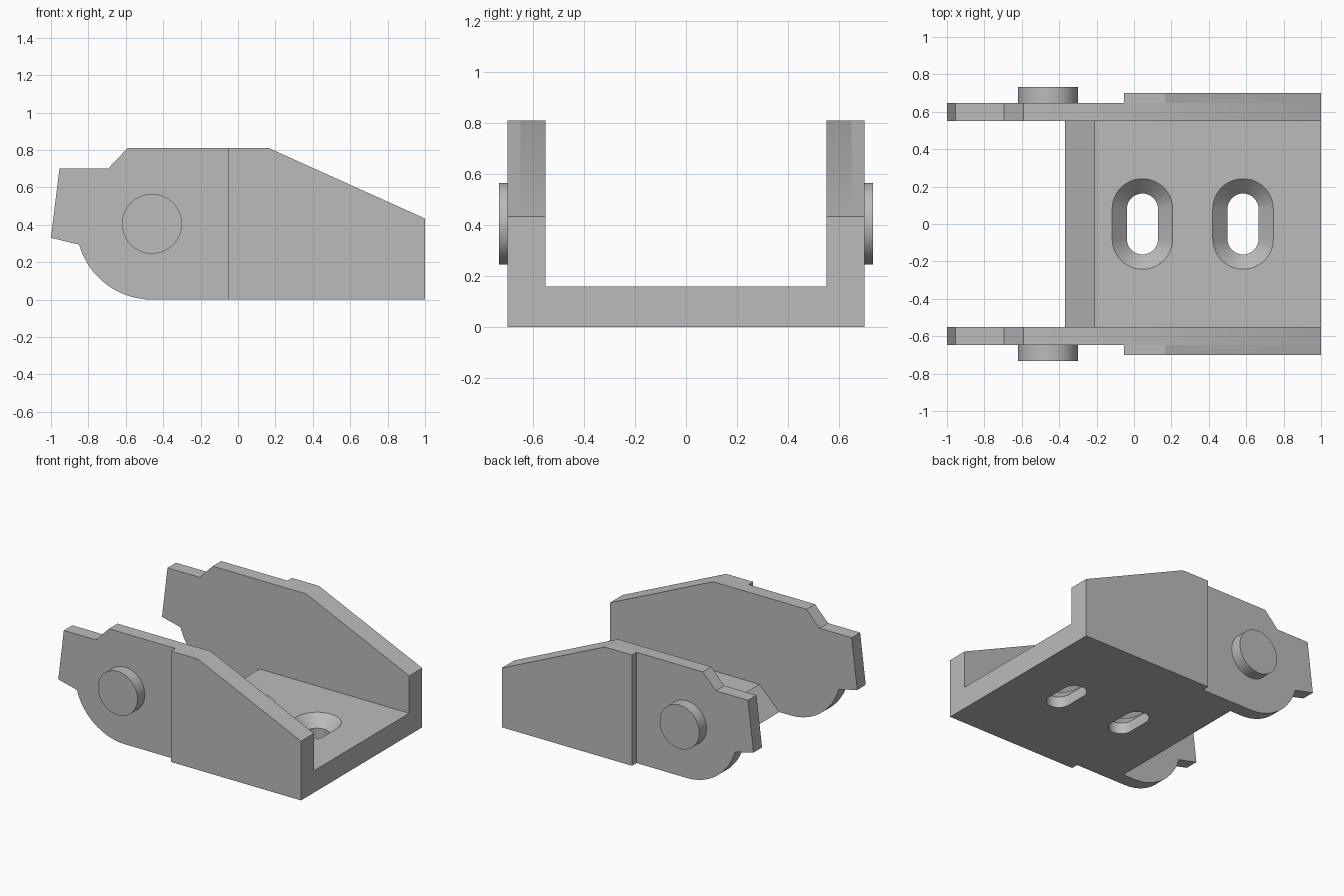
import bpy, bmesh, math

cube = bpy.data.objects.get("Cube")
if cube:
    bpy.data.objects.remove(cube, do_unlink=True)

grey = bpy.data.materials.new("plain grey")
grey.use_nodes = True
grey.diffuse_color = (0.5, 0.5, 0.5, 1)
grey.node_tree.nodes["Principled BSDF"].inputs["Base Color"].default_value = (0.5, 0.5, 0.5, 1)


def loft(name, rings, smooth=False):
    """Skin a stack of equal-length closed rings and cap both ends."""
    bm = bmesh.new()
    loops = [[bm.verts.new(p) for p in ring] for ring in rings]
    n = len(loops[0])
    for low, high in zip(loops, loops[1:]):
        for i in range(n):
            j = (i + 1) % n
            bm.faces.new((low[i], low[j], high[j], high[i]))
    bm.faces.new(loops[0])
    bm.faces.new(loops[-1])
    bmesh.ops.recalc_face_normals(bm, faces=bm.faces)
    mesh = bpy.data.meshes.new(name)
    bm.to_mesh(mesh)
    bm.free()
    obj = bpy.data.objects.new(name, mesh)
    bpy.context.collection.objects.link(obj)
    mesh.materials.append(grey)
    if smooth:
        shade(obj)
    return obj


def activate(obj):
    bpy.ops.object.select_all(action="DESELECT")
    obj.select_set(True)
    bpy.context.view_layer.objects.active = obj


def shade(obj):
    activate(obj)
    bpy.ops.object.shade_smooth_by_angle(angle=math.radians(30))


def extrude_y(name, profile, y0, y1, smooth=False):
    return loft(name, [[(x, y, z) for x, z in profile] for y in (y0, y1)], smooth)


def arc(cx, cy, r, start, end, steps):
    angles = [math.radians(start + (end - start) * i / steps) for i in range(steps + 1)]
    return [(cx + r * math.cos(a), cy + r * math.sin(a)) for a in angles]


def slot_ring(cx, r, z, half=0.08):
    outline = arc(cx, half, r, 0, 180, 24) + arc(cx, -half, r, 180, 360, 24)
    return [(x, y, z) for x, y in outline]


# Floor with a bevelled rear edge
floor = extrude_y("floor_plate", [(-0.37, 0), (1, 0), (1, 0.16), (-0.21, 0.16)], -0.55, 0.55)

# Two countersunk slots through the floor
for cx in (0.045, 0.583):
    cutter = loft("slot_cutter", [slot_ring(cx, r, z) for r, z in
                                  ((0.083, -0.1), (0.083, 0.08), (0.162, 0.16), (0.202, 0.2))])
    cutter.hide_render = True
    activate(floor)
    mod = floor.modifiers.new("slot", "BOOLEAN")
    mod.operation = "DIFFERENCE"
    mod.solver = "EXACT"
    mod.object = cutter
    bpy.ops.object.modifier_apply(modifier=mod.name)
    bpy.data.objects.remove(cutter, do_unlink=True)
shade(floor)

# Side walls: full cheek, thicker forward half, round pivot boss
PIVOT = (-0.46, 0.405)
slope = [(1, 0), (1, 0.433), (0.165, 0.81)]
cheek = slope + [(-0.59, 0.81), (-0.695, 0.70), (-0.955, 0.70), (-1, 0.33)]
cheek += arc(*PIVOT, 0.405, 196, 270, 32)
thick = slope + [(-0.053, 0.81), (-0.053, 0)]
boss = arc(*PIVOT, 0.16, 0, 360, 64)[:-1]
for side, s in (("left", 1), ("right", -1)):
    extrude_y(side + "_cheek", cheek, s * 0.55, s * 0.648, True)
    extrude_y(side + "_thick_wall", thick, s * 0.648, s * 0.70)
    extrude_y(side + "_pivot_boss", boss, s * 0.648, s * 0.732, True)
